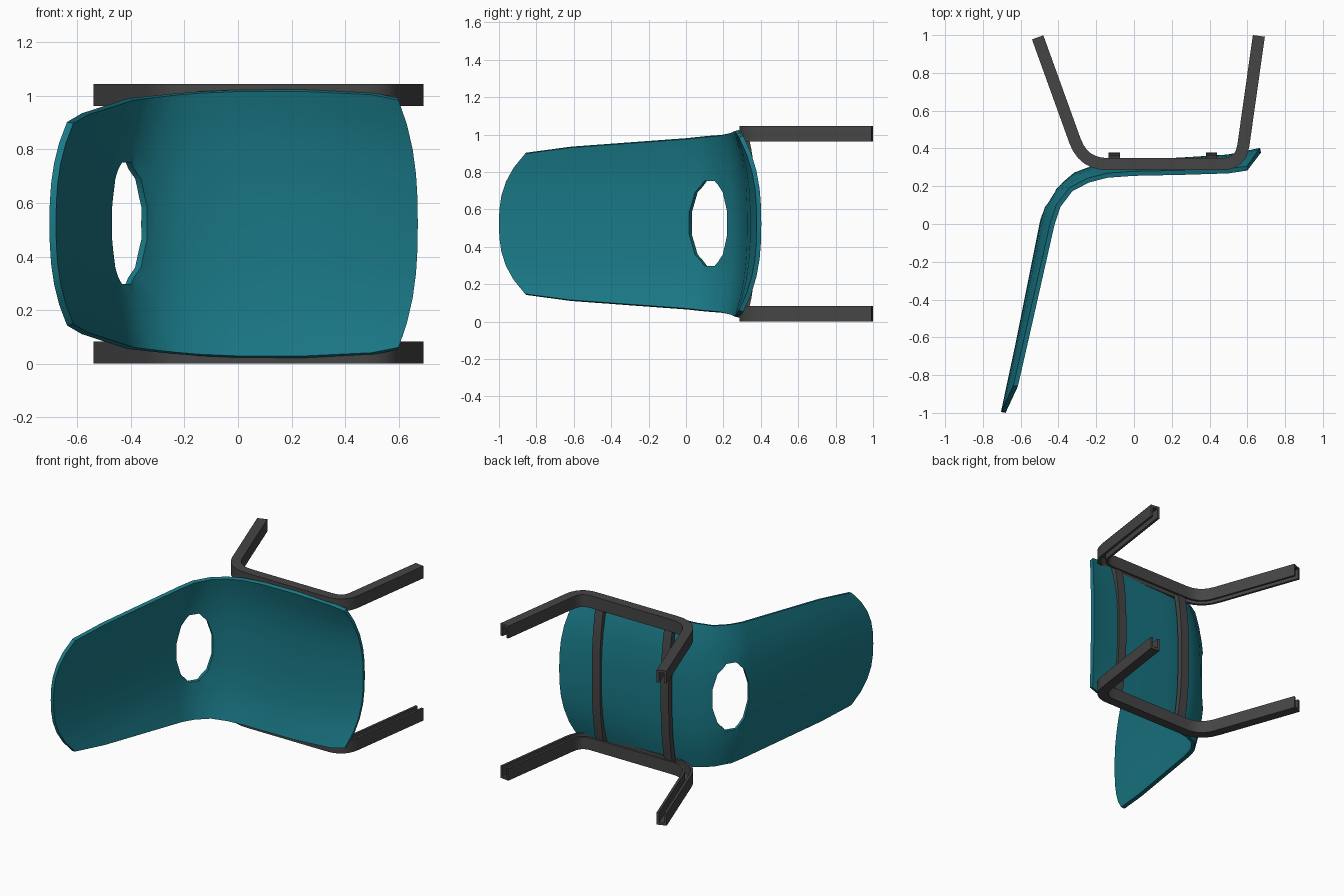
import bpy, bmesh, math
from mathutils import Vector, Matrix

if "Cube" in bpy.data.objects:
    bpy.data.objects.remove(bpy.data.objects["Cube"])

H = 1.045          # overall height of the tipped-over chair
MID = H / 2


def material(name, rgb):
    m = bpy.data.materials.new(name)
    m.diffuse_color = (*rgb, 1)
    m.use_nodes = True
    m.node_tree.nodes["Principled BSDF"].inputs["Base Color"].default_value = m.diffuse_color
    return m


teal = material("teal_shell", (0.01, 0.19, 0.24))
dark = material("dark_frame", (0.06, 0.06, 0.06))


def make_object(name, bm, mat):
    bmesh.ops.recalc_face_normals(bm, faces=bm.faces)
    me = bpy.data.meshes.new(name)
    bm.to_mesh(me)
    bm.free()
    ob = bpy.data.objects.new(name, me)
    bpy.context.collection.objects.link(ob)
    me.materials.append(mat)
    return ob


def smooth(ob, angle):
    bpy.ops.object.select_all(action='DESELECT')
    bpy.context.view_layer.objects.active = ob
    ob.select_set(True)
    bpy.ops.object.shade_smooth_by_angle(angle=math.radians(angle))


def skin(name, rings, mat):
    """Join closed rings of points into a capped solid."""
    bm = bmesh.new()
    vs = [[bm.verts.new(p) for p in r] for r in rings]
    n = len(vs[0])
    for a, b in zip(vs, vs[1:]):
        for k in range(n):
            bm.faces.new((a[k], a[(k + 1) % n], b[(k + 1) % n], b[k]))
    bm.faces.new(vs[0])
    bm.faces.new(vs[-1])
    return make_object(name, bm, mat)


# Seat shell: stations of (centre x, y, edge x, y, half width), back top to seat lip
stations = [
    (-.68, -1.0, -.615, -.86, .375), (-.603, -.64, -.56, -.62, .407),
    (-.475, 0.0, -.42, 0.0, .452), (-.455, .08, -.39, .09, .462),
    (-.40, .17, -.325, .175, .470), (-.305, .25, -.237, .22, .480),
    (-.20, .29, -.14, .245, .488), (0, .315, 0, .255, .494),
    (.25, .327, .25, .26, .494), (.5, .343, .5, .268, .482),
    (.672, .378, .60, .283, .462)]
COLS = 10
bm = bmesh.new()
grid = []
for cx, cy, ex, ey, hw in stations:
    row = []
    for j in range(COLS + 1):
        u = 2 * j / COLS - 1
        f = 1 - abs(u) ** 2.6
        row.append(bm.verts.new((ex + (cx - ex) * f, ey + (cy - ey) * f, MID + u * hw)))
    grid.append(row)
for a, b in zip(grid, grid[1:]):
    for j in range(COLS):
        bm.faces.new((a[j], b[j], b[j + 1], a[j + 1]))
bm.normal_update()
me = bpy.data.meshes.new("seat_shell")
bm.to_mesh(me)
bm.free()
shell = bpy.data.objects.new("seat_shell", me)
bpy.context.collection.objects.link(shell)
me.materials.append(teal)
sol = shell.modifiers.new("thickness", 'SOLIDIFY')
sol.thickness = .025
sol.offset = -1

# Oval opening cut through the bend
tangent = Vector((.55, .83, 0)).normalized()
normal = Vector((-tangent.y, tangent.x, 0))
centre = Vector((-.415, .125, MID + .002))
rings = []
for d in (-.2, .2):
    rings.append([centre + normal * d + tangent * .125 * math.cos(a) + Vector((0, 0, .235 * math.sin(a)))
                  for a in (math.tau * (k + .5) / 12 for k in range(12))])
cutter = skin("opening_cutter", rings, teal)
cutter.hide_render = True
cut = shell.modifiers.new("opening", 'BOOLEAN')
cut.operation = 'DIFFERENCE'
cut.solver = 'EXACT'
cut.object = cutter
dg = bpy.context.evaluated_depsgraph_get()
shell.data = bpy.data.meshes.new_from_object(shell.evaluated_get(dg))
shell.modifiers.clear()
bpy.data.objects.remove(cutter)
smooth(shell, 35)


# Side frames: channel section swept along a rounded leg-rail-leg path
def fillet(corner, prev, nxt, length, steps=6):
    a = corner + (prev - corner).normalized() * length
    b = corner + (nxt - corner).normalized() * length
    return [a.lerp(corner, t).lerp(corner.lerp(b, t), t) for t in (i / steps for i in range(steps + 1))]


p0, p1, p2, p3 = (Vector(p) for p in ((-.51, .988), (-.268, .317), (.565, .317), (.661, .996)))
path = [p0] + fillet(p1, p0, p2, .13) + fillet(p2, p1, p3, .10) + [p3]
W, T, D = .032, .016, .083
section = [(-W, 0), (W, 0), (W, D), (W - T, D), (W - T, T), (T - W, T), (T - W, D), (-W, D)]

for name, flip in (("lower_side_frame", False), ("upper_side_frame", True)):
    rings = []
    for i, p in enumerate(path):
        d0 = (p - path[max(i - 1, 0)]) if i else path[1] - p
        d1 = (path[i + 1] - p) if i < len(path) - 1 else d0
        d0, d1 = d0.normalized(), d1.normalized()
        t = (d0 + d1).normalized()
        n = Vector((-t.y, t.x)) / max(t.dot(d0), .5)
        rings.append([(p.x + n.x * s, p.y + n.y * s, H - z if flip else z) for s, z in section])
    smooth(skin(name, rings, dark), 35)

# Cross bars: curved straps under the seat joining both frames
for name, x in (("rear_cross_bar", -.105), ("front_cross_bar", .41)):
    rings = []
    for k in range(11):
        u = 2 * k / 10 - 1
        y = .308 + .052 * (1 - abs(u) ** 2.6)
        z = MID + u * (MID - .02)
        rings.append([(x + sx * .03, y + sy * .018, z)
                      for sx, sy in ((-1, -1), (1, -1), (1, 1), (-1, 1))])
    smooth(skin(name, rings, dark), 35)
